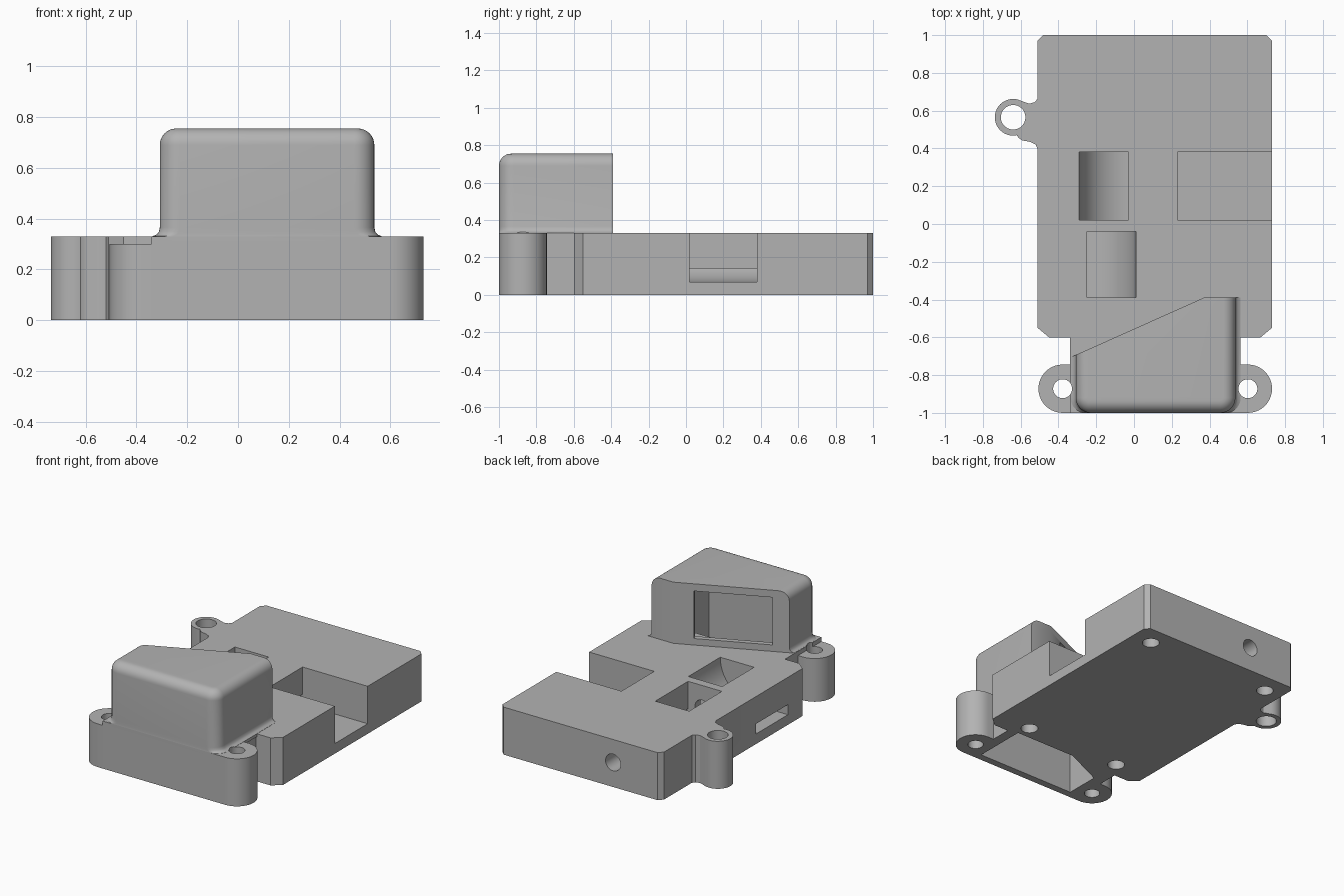
import bpy, bmesh, math

if "Cube" in bpy.data.objects:
    bpy.data.objects.remove(bpy.data.objects["Cube"], do_unlink=True)

GREY = (0.45, 0.45, 0.45, 1)
mat = bpy.data.materials.new("matte_grey")
mat.use_nodes = True
mat.diffuse_color = GREY
mat.node_tree.nodes["Principled BSDF"].inputs["Base Color"].default_value = GREY

TOP = 0.33


def loft(name, rings):
    """Closed solid through a stack of matching rings."""
    bm = bmesh.new()
    loops = [[bm.verts.new(p) for p in ring] for ring in rings]
    for a, b in zip(loops, loops[1:]):
        for i in range(len(a)):
            j = (i + 1) % len(a)
            bm.faces.new((a[i], a[j], b[j], b[i]))
    bm.faces.new(loops[0][::-1])
    bm.faces.new(loops[-1])
    bmesh.ops.recalc_face_normals(bm, faces=bm.faces)
    mesh = bpy.data.meshes.new(name)
    bm.to_mesh(mesh)
    bm.free()
    mesh.materials.append(mat)
    obj = bpy.data.objects.new(name, mesh)
    bpy.context.collection.objects.link(obj)
    return obj


def prism(name, pts, lo, hi, axis="z"):
    place = (lambda p, t: (p[0], p[1], t)) if axis == "z" else (lambda p, t: (p[0], t, p[1]))
    return loft(name, [[place(p, t) for p in pts] for t in (lo, hi)])


def arc(cx, cy, r, start, end, n):
    angles = [math.radians(start + (end - start) * i / n) for i in range(n + 1)]
    return [(cx + r * math.cos(a), cy + r * math.sin(a)) for a in angles]


def cylinder(name, x, y, r, lo, hi, axis="z"):
    return prism(name, arc(x, y, r, 0, 360, 40)[:-1], lo, hi, axis)


def combine(target, tool, operation):
    mod = target.modifiers.new(tool.name, "BOOLEAN")
    mod.operation = operation
    mod.solver = "EXACT"
    mod.object = tool
    bpy.context.view_layer.objects.active = target
    bpy.ops.object.modifier_apply(modifier=mod.name)
    bpy.data.objects.remove(tool, do_unlink=True)


# Main block with chamfered corners and a narrower front neck
housing = prism("housing", [
    (-0.51, 0.97), (-0.48, 1), (0.70, 1), (0.73, 0.97), (0.73, -0.55), (0.67, -0.6),
    (0.56, -0.6), (0.56, -1), (-0.34, -1), (-0.34, -0.6), (-0.45, -0.6), (-0.51, -0.55),
], 0, TOP)

# Mounting ears
LUGS = [("left_front_ear", 0.603, -0.872, 0.128, 0.05, TOP),
        ("right_front_ear", -0.378, -0.872, 0.128, 0.05, 0.30),
        ("side_ear", -0.64, 0.565, 0.097, 0.065, TOP)]
for name, x, y, r, hole, top in LUGS:
    combine(housing, cylinder(name, x, y, r, 0, top), "UNION")
for name, x, inner in (("left_ear_web", 0.603, 0.5), ("right_ear_web", -0.378, -0.3)):
    top = TOP if x > 0 else 0.30
    combine(housing, prism(name, [(x, -1), (inner, -1), (inner, -0.744), (x, -0.744)], 0, top), "UNION")
combine(housing, prism("side_ear_web", [
    (-0.45, 0.67), (-0.51, 0.665), (-0.525, 0.645), (-0.555, 0.637), (-0.6, 0.653), (-0.64, 0.62),
    (-0.64, 0.5), (-0.61, 0.455), (-0.59, 0.442), (-0.55, 0.435), (-0.52, 0.42), (-0.51, 0.395),
    (-0.45, 0.39)], 0, TOP), "UNION")


# Hood: rounded front and sides, slanted flat back
def slant(x):
    return -0.39 + 0.447 * (x - 0.37)


def hood_ring(inset, z):
    x0, x1, y0 = -0.308 + inset, 0.537 - inset, -1 + max(inset, 0)
    r = max(0.08 - max(inset, 0), 0.02)
    pts = arc(x0 + r, y0 + r, r, 180, 270, 8) + arc(x1 - r, y0 + r, r, 270, 360, 8)
    pts += [(x1, -0.39), (0.37, -0.39), (x0, slant(x0))]
    return [(x, y, z) for x, y in pts]


R = 0.065
steps = [(-0.028, 0.31), (-0.028, 0.331), (-0.012, 0.338), (-0.004, 0.348), (0, 0.365)]
steps += [(R * (1 - math.cos(a)), 0.755 - R + R * math.sin(a))
          for a in (math.radians(90 * i / 8) for i in range(9))]
combine(housing, loft("hood", [hood_ring(*s) for s in steps]), "UNION")

# Hood cavity, open underneath
combine(housing, prism("upper_cavity", [
    (-0.26, -0.95), (0.49, -0.95), (0.49, -0.43), (0.37, -0.43), (-0.26, slant(-0.26) - 0.04)],
    0.34, 0.71), "DIFFERENCE")
combine(housing, prism("lower_cavity", [
    (-0.26, -0.95), (0.49, -0.95), (0.49, -0.58), (0.03, -0.58), (-0.26, slant(-0.26) - 0.04)],
    -0.1, 0.4), "DIFFERENCE")

# Window through the slanted wall
nx, ny = -0.408 * 0.08, 0.913 * 0.08
window = [(x + s * nx, slant(x) + s * ny) for x, s in ((-0.21, -1), (0.25, -1), (0.25, 1), (-0.21, 1))]
combine(housing, prism("window", window, 0.375, 0.705), "DIFFERENCE")

# Side notch, and two curved strap channels that mirror each other
combine(housing, prism("side_notch", [(0.23, 0.07), (0.8, 0.07), (0.8, 0.4), (0.23, 0.4)],
                       0.02, 0.38, "y"), "DIFFERENCE")
channel = [(0.3, 0.07)] + arc(-0.03, TOP, 0.26, 270, 180, 14)
channel += [(-0.29, 0.4), (-0.03, 0.4), (-0.03, 0.14), (0.3, 0.14)]
combine(housing, prism("back_channel", channel, 0.02, 0.38, "y"), "DIFFERENCE")
mirrored = [(-0.28 - x, z) for x, z in channel]
combine(housing, prism("front_channel", mirrored, -0.39, -0.04, "y"), "DIFFERENCE")

# Ear holes, blind screw holes underneath and the cable hole from the back
for name, x, y, r, hole, top in LUGS:
    combine(housing, cylinder(name + "_hole", x, y, hole, -0.1, 0.4), "DIFFERENCE")
for x, y in ((0.58, 0.86), (-0.38, 0.86), (0.47, -0.49), (-0.26, -0.49)):
    combine(housing, cylinder("screw_hole", x, y, 0.055, -0.1, 0.22), "DIFFERENCE")
combine(housing, cylinder("cable_hole", -0.14, 0.17, 0.058, -0.1, 1.1, "y"), "DIFFERENCE")

# Smooth curved walls, keep hard edges
bpy.ops.object.select_all(action="DESELECT")
housing.select_set(True)
bpy.context.view_layer.objects.active = housing
bpy.ops.object.shade_smooth_by_angle(angle=math.radians(30))
